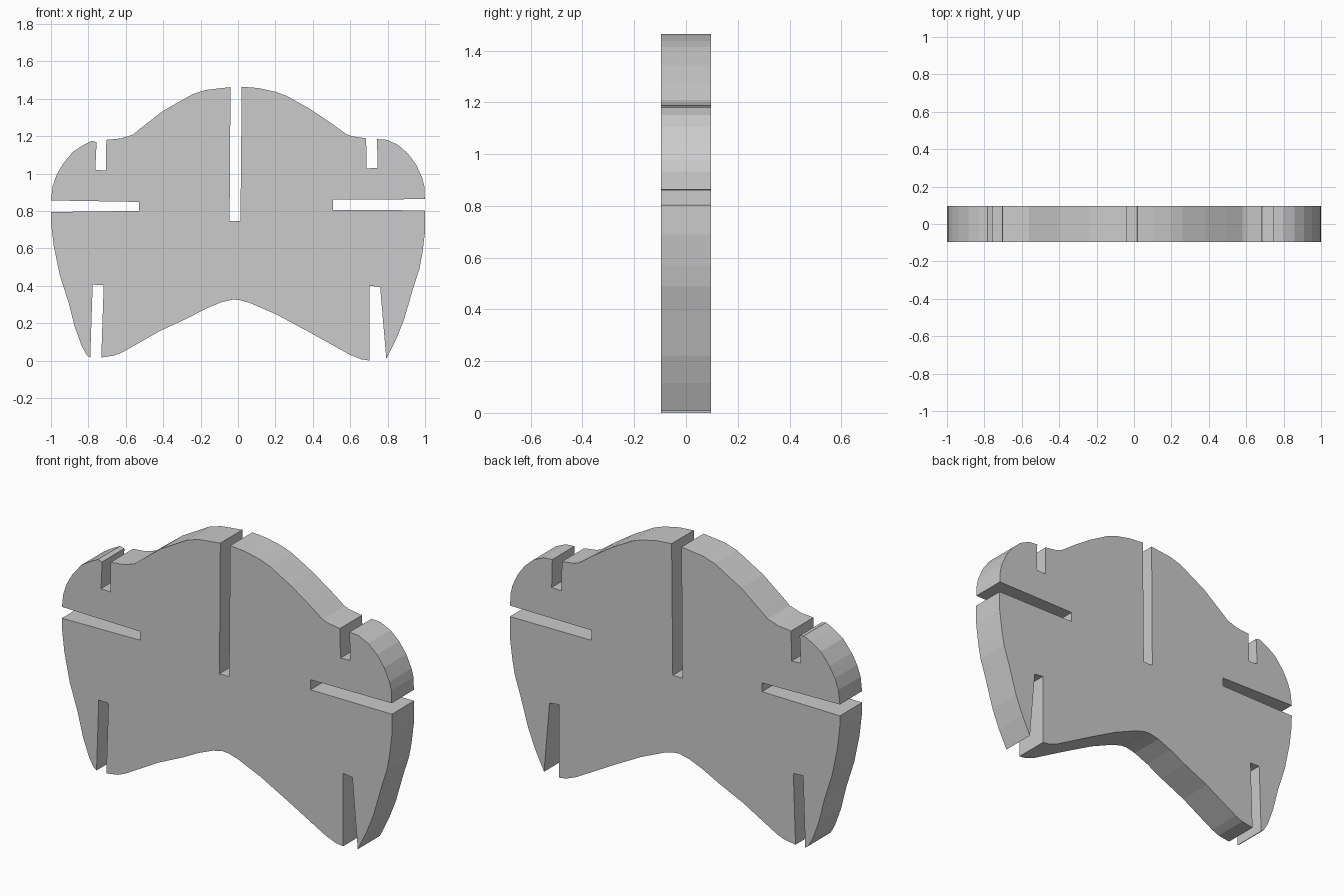
import bpy, bmesh

HALF_THICKNESS = 0.096

# Outline runs between slots, clockwise (x, z) from the top centre
right_crown = [(.02, 1.464), (.107, 1.457), (.2, 1.437), (.26, 1.415), (.385, 1.345),
               (.49, 1.275), (.58, 1.21), (.61, 1.199), (.685, 1.188)]
right_shoulder = [(.743, 1.184), (.797, 1.18), (.857, 1.152), (.91, 1.105),
                  (.953, 1.046), (.985, .976), (.996, .933), (.999, .863)]
right_side = [(1, .803), (1, .69), (.985, .57), (.97, .49), (.937, .388),
              (.889, .222), (.846, .115), (.793, .008)]
bottom_arch = [(.704, 0), (.66, .006), (.6, .03), (.37, .158), (.208, .245), (.064, .308),
               (.01, .323), (-.027, .326), (-.086, .313), (-.17, .278), (-.268, .227),
               (-.418, .158), (-.54, .088), (-.616, .045), (-.66, .027), (-.731, .016)]
left_side = [(-.79, .016), (-.809, .03), (-.836, .078), (-.873, .18), (-.905, .307),
             (-.953, .457), (-.985, .612), (-.999, .73), (-1, .794)]
left_shoulder = [(-1, .856), (-.991, .933), (-.97, .992), (-.937, 1.05),
                 (-.884, 1.115), (-.83, 1.15), (-.782, 1.174), (-.756, 1.168)]
left_crown = [(-.704, 1.18), (-.627, 1.187), (-.562, 1.208), (-.525, 1.238),
              (-.402, 1.334), (-.241, 1.425), (-.17, 1.447), (-.04, 1.462)]

# Inner ends of the slots; each follows the run it is paired with
sections = [
    (right_crown, [(.688, 1.027), (.747, 1.03)]),
    (right_shoulder, [(.507, .86), (.507, .805)]),
    (right_side, [(.76, .393), (.704, .4)]),
    (bottom_arch, [(-.718, .403), (-.777, .406)]),
    (left_side, [(-.528, .8), (-.528, .848)]),
    (left_shoulder, [(-.763, 1.019), (-.707, 1.016)]),
    (left_crown, [(-.045, .745), (.013, .745)]),
]
profile = [p for run, slot_end in sections for p in run + slot_end]

# Slotted flat panel
bm = bmesh.new()
face = bm.faces.new([bm.verts.new((x, -HALF_THICKNESS, z)) for x, z in profile])
result = bmesh.ops.extrude_face_region(bm, geom=[face])
moved = [g for g in result["geom"] if isinstance(g, bmesh.types.BMVert)]
bmesh.ops.translate(bm, verts=moved, vec=(0, 2 * HALF_THICKNESS, 0))
bmesh.ops.recalc_face_normals(bm, faces=bm.faces[:])

mesh = bpy.data.meshes.new("slotted_panel")
bm.to_mesh(mesh)
bm.free()
panel = bpy.data.objects.new("slotted_panel", mesh)
bpy.context.collection.objects.link(panel)
